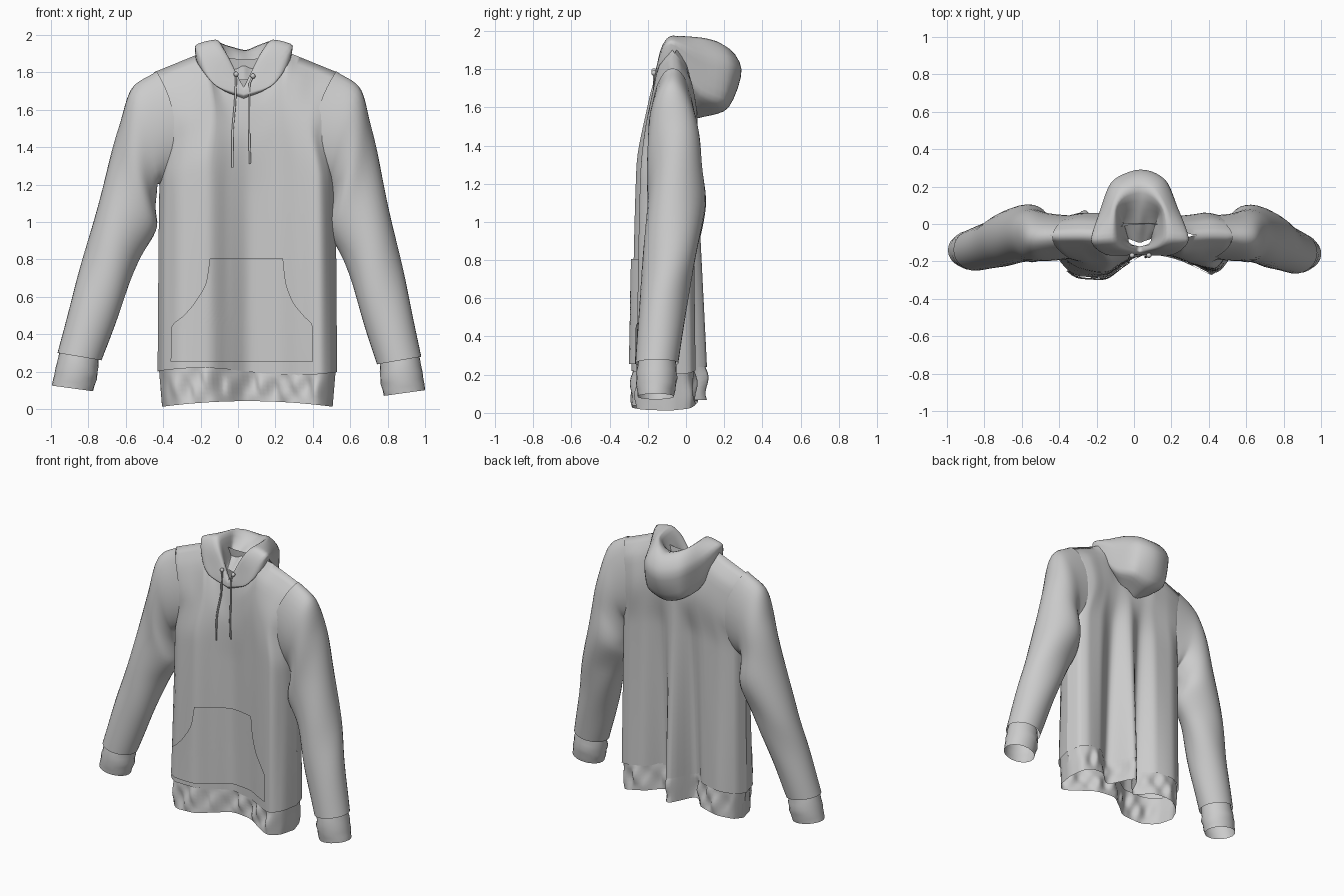
import bpy, bmesh, math
from mathutils import Vector

if "Cube" in bpy.data.objects:
    bpy.data.objects.remove(bpy.data.objects["Cube"])


def interp(ks, vs, t):
    """Monotone cubic interpolation through the keys."""
    n = len(ks)
    t = min(max(t, ks[0]), ks[-1])
    i = 0
    while i < n - 2 and t > ks[i + 1]:
        i += 1

    def slope(k):
        return (vs[k + 1] - vs[k]) / (ks[k + 1] - ks[k])

    def tangent(k):
        if k == 0:
            return slope(0)
        if k == n - 1:
            return slope(n - 2)
        a, b = slope(k - 1), slope(k)
        return 2 * a * b / (a + b) if a * b > 1e-12 else 0.0

    h = ks[i + 1] - ks[i]
    w = (t - ks[i]) / h
    return ((1 + 2 * w) * (1 - w) ** 2 * vs[i] + w * (1 - w) ** 2 * h * tangent(i)
            + w * w * (3 - 2 * w) * vs[i + 1] + w * w * (w - 1) * h * tangent(i + 1))


def interp_rows(rows, t):
    """Interpolate each component of evenly keyed rows, t in 0..1."""
    ks = [i / (len(rows) - 1) for i in range(len(rows))]
    return [interp(ks, c, t) for c in zip(*rows)]


def make(name, sheets, weld=0.0015):
    """Build one smooth object from functions f(a, b) on 0..1 grids."""
    bm = bmesh.new()
    for f, na, nb in sheets:
        g = [[bm.verts.new(f(i / na, j / nb)) for i in range(na + 1)] for j in range(nb + 1)]
        for j in range(nb):
            for i in range(na):
                bm.faces.new((g[j][i], g[j][i + 1], g[j + 1][i + 1], g[j + 1][i]))
    bmesh.ops.remove_doubles(bm, verts=bm.verts, dist=weld)
    bmesh.ops.recalc_face_normals(bm, faces=bm.faces)
    me = bpy.data.meshes.new(name)
    bm.to_mesh(me)
    bm.free()
    for p in me.polygons:
        p.use_smooth = True
    ob = bpy.data.objects.new(name, me)
    bpy.context.collection.objects.link(ob)
    return ob


# Body: draped depth profiles across the width (u), keyed by height (v)
US = [-1, -.93, -.7, -.45, -.2, .05, .3, .6, .8, .94, 1]
VS = [0, .63, .8, .93, 1]
FRONT = [[-.08, -.20, -.28, -.285, -.21, -.14, -.15, -.22, -.26, -.20, -.08],
         [-.08, -.17, -.24, -.26, -.20, -.155, -.17, -.22, -.24, -.17, -.08],
         [-.18, -.19, -.21, -.21, -.19, -.165, -.17, -.20, -.21, -.19, -.18],
         [-.13, -.14, -.14, -.15, -.155, -.155, -.155, -.15, -.14, -.14, -.13],
         [-.06, -.06, -.06, -.06, -.13, -.14, -.12, -.06, -.06, -.06, -.06]]
BACK = [[-.08, .00, .06, .04, -.06, .11, -.06, .04, .05, .02, -.08],
        [-.08, .00, .04, .04, .00, .06, .00, .04, .04, .01, -.08],
        [.04, .05, .06, .06, .05, .05, .04, .05, .06, .05, .04],
        [.01, .02, .03, .02, .01, .01, .01, .02, .03, .02, .01],
        [-.06, -.06, -.06, -.06, -.01, 0, -.01, -.06, -.06, -.06, -.06]]


def edges(v):
    k = [0, .63, .8, 1]
    return interp(k, [-.43, -.42, -.36, -.45], v), interp(k, [.53, .52, .47, .53], v)


def z_range(u, back):
    a = abs(u)
    top = 1.8 + .11 * (1 - a) / .55 if a > .45 else 1.91 - (.04 if back else .22) * (1 - (a / .45) ** 2)
    return .2 + (.04 * (1 - a ** 4) if back else -.02 * math.sin(3 * u)), top


def shell(u, v, back=False):
    xl, xr = edges(v)
    lo, hi = z_range(u, back)
    y = interp(VS, [interp(US, r, u) for r in (BACK if back else FRONT)], v)
    return Vector((xl + (xr - xl) * (u + 1) / 2, y, lo + (hi - lo) * v))


def width(a):
    return -math.cos(math.pi * a) * .5 + (a * 2 - 1) * .5


make("body", [(lambda a, b, k=k: shell(width(a), b, k), 56, 40) for k in (False, True)])


# Hem: gathered band following the bottom edge
def hem(a, b, back):
    u = width(a)
    p = shell(u, 0, back)
    low = .012 + (.055 * (1 - u ** 4) if back else .03 * (1 - u * u))
    wave = math.sin(19 * u + 3 * b) + .6 * math.sin(31 * u + 1 - 4 * b)
    gather = .014 * wave * math.sin(math.pi * b) * (1 - u ** 8)
    x = .05 + (p.x - .05) * (.985 - .035 * b) + gather * .5
    y = -.08 + (p.y + .08) * (.93 + .07 * b) + gather
    return x, y, p.z + .015 + (low - p.z - .015) * b


make("hem_band", [(lambda a, b, k=k: hem(a, b, k), 64, 8) for k in (False, True)])


# Find a point on the front of the body from x and z
def on_front(x, z, off):
    u, v = 0, .5
    for _ in range(4):
        lo, hi = z_range(u, False)
        v = (z - lo) / (hi - lo)
        xl, xr = edges(v)
        u = 2 * (x - xl) / (xr - xl) - 1
    return Vector((x, shell(u, v).y - off, z))


# Kangaroo pocket
def pocket(a, b):
    z = .255 + .55 * b
    k = [.25, .44, .5, .57, .68, .81]
    xl = interp(k, [-.36, -.355, -.29, -.23, -.17, -.15], z)
    xr = interp(k, [.40, .40, .35, .295, .255, .24], z)
    return on_front(xl + (xr - xl) * a, z, .015)


make("front_pocket", [(pocket, 28, 30)])

# Sleeves: outer x, z, inner x, z, front y, back y, armhole bow
SLEEVE = [(-.435, 1.805, -.42, 1.20, -.185, .045, .09),
          (-.57, 1.71, -.43, 1.20, -.20, .06, .02),
          (-.64, 1.50, -.44, 1.12, -.20, .085, 0),
          (-.71, 1.23, -.43, 1.00, -.205, .10, 0),
          (-.81, .88, -.52, .82, -.215, .065, 0),
          (-.885, .60, -.62, .55, -.235, .015, 0),
          (-.965, .30, -.73, .26, -.25, -.025, 0)]
CUFF = [(-.95, .32, -.745, .28, -.235, -.04, 0),
        (-.975, .22, -.75, .19, -.245, -.03, 0),
        (-.995, .125, -.775, .095, -.235, -.045, 0)]


def tube(keys, side, crease):
    def f(a, b):
        ox, oz, ix, iz, yf, yb, bow = interp_rows(keys, b)
        t = 2 * math.pi * a
        c, s = math.cos(t), math.sin(t)
        inner = .4 + .6 * (1 - c) / 2
        r = 1 + crease * inner * math.sin(3 * t + 18 * b) * math.sin(math.pi * b)
        x = (ox + ix) / 2 + c * r * (ox - ix) / 2 + bow * s * s
        z = (oz + iz) / 2 + c * r * (oz - iz) / 2
        y = (yf + yb) / 2 + s * r * (yb - yf) / 2
        if side > 0:
            # the right arm hangs slightly lower and further forward
            sag = max(0, 1 - z / 1.2)
            return -x + .05 * z, y - .02 * sag, z - .027 * sag
        return x, y, z
    return f


for side, label in ((-1, "left"), (1, "right")):
    make(label + "_sleeve", [(tube(SLEEVE, side, .05), 32, 40)])
    make(label + "_cuff", [(tube(CUFF, side, .04), 24, 6)])

# Hood: sections (inner neck, rim, outer, tuck) from front round to back
HOOD = [
    [(0, -.12, 1.70), (0, -.13, 1.71), (0, -.15, 1.72), (0, -.165, 1.70), (0, -.165, 1.68), (0, -.15, 1.66)],
    [(.04, -.11, 1.70), (.06, -.11, 1.82), (.10, -.13, 1.90), (.18, -.15, 1.83), (.15, -.17, 1.73), (.12, -.15, 1.71)],
    [(.06, -.09, 1.73), (.09, -.06, 1.86), (.15, -.07, 1.975), (.26, -.08, 1.94), (.25, -.08, 1.86), (.20, -.06, 1.82)],
    [(.06, -.08, 1.75), (.09, .02, 1.84), (.13, .08, 1.965), (.21, .09, 1.86), (.20, .08, 1.68), (.13, .03, 1.62)],
    [(.03, -.09, 1.76), (.05, .02, 1.83), (.07, .17, 1.94), (.13, .24, 1.82), (.12, .20, 1.62), (.07, .06, 1.57)],
    [(0, -.10, 1.76), (0, .01, 1.84), (0, .19, 1.92), (0, .29, 1.79), (0, .21, 1.585), (0, .05, 1.54)]]
ring = HOOD + [[(-x, y, z) for x, y, z in sec] for sec in HOOD[-2::-1]]
flat = [[c for p in sec for c in p] for sec in ring]


def hood(a, b):
    row = interp_rows(flat, a)
    x, y, z = interp_rows([row[i:i + 3] for i in range(0, 18, 3)], b)
    fold = .008 * math.sin(22 * a + 7 * b) * math.sin(math.pi * a) * math.sin(math.pi * b)
    return x + .03 + fold, y + fold * .3, z


make("hood", [(hood, 50, 22)])

# Drawstrings with knots
for label, pts in (("left", [(-.01, 1.79), (-.015, 1.65), (-.03, 1.45), (-.03, 1.29)]),
                   ("right", [(.08, 1.78), (.06, 1.72), (.06, 1.5), (.065, 1.31)])):
    cu = bpy.data.curves.new(label + "_drawstring", 'CURVE')
    cu.dimensions = '3D'
    cu.bevel_depth = .006
    cu.bevel_resolution = 1
    cu.use_fill_caps = True
    sp = cu.splines.new('POLY')
    path = [on_front(*interp_rows(pts, i / 12), .012) for i in range(13)]
    for p in path:
        p.y = min(p.y, -.168)
    sp.points.add(12)
    for q, p in zip(sp.points, path):
        q.co = (*p, 1)
    bpy.context.collection.objects.link(bpy.data.objects.new(label + "_drawstring", cu))
    bpy.ops.mesh.primitive_uv_sphere_add(segments=10, ring_count=6, radius=.014, location=path[0])
    bpy.context.object.name = label + "_knot"
    bpy.ops.object.shade_smooth()
